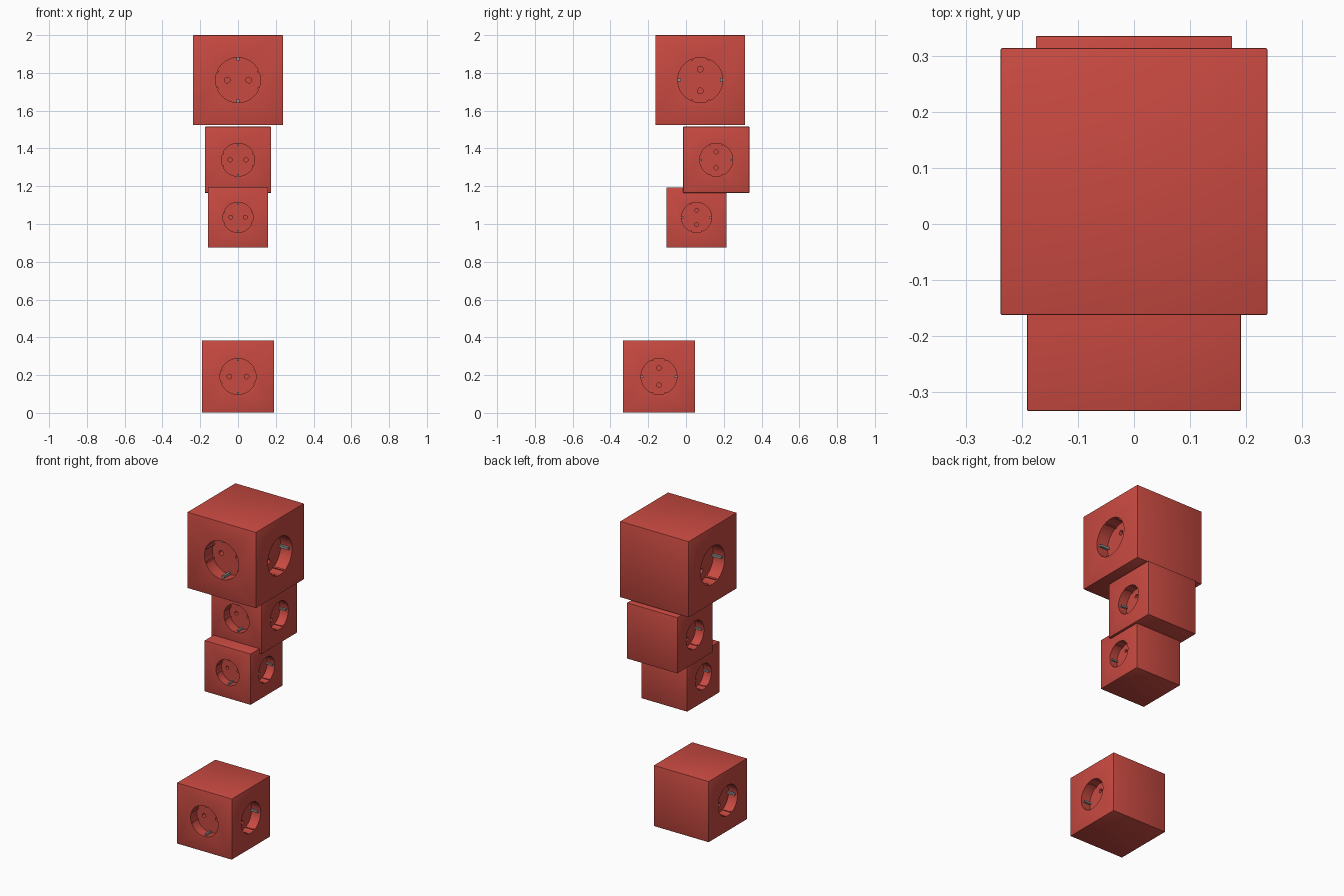
import bpy, bmesh, math
from mathutils import Matrix, Vector

if "Cube" in bpy.data.objects:
    bpy.data.objects.remove(bpy.data.objects["Cube"])


def material(name, rgb):
    m = bpy.data.materials.new(name)
    m.diffuse_color = (*rgb, 1)
    m.use_nodes = True
    m.node_tree.nodes["Principled BSDF"].inputs["Base Color"].default_value = m.diffuse_color
    return m


RED = material("red plastic", (0.58, 0.068, 0.053))
METAL = material("contact metal", (0.30, 0.30, 0.31))


def make_object(name, bm, mat):
    me = bpy.data.meshes.new(name)
    bm.to_mesh(me)
    bm.free()
    me.materials.append(mat)
    ob = bpy.data.objects.new(name, me)
    bpy.context.collection.objects.link(ob)
    return ob


def frame(u, v, n, s, centre):
    # socket frame: u = pin axis, v = earth clip axis, n = outward, origin on the face
    m = Matrix((Vector(u), Vector(v), Vector(n))).transposed().to_4x4()
    return Matrix.Translation(Vector(centre) + Vector(n) * s / 2) @ m


def add_cylinder(bm, m, u, r, z0, z1, seg):
    t = m @ Matrix.Translation((u, 0, (z0 + z1) / 2))
    bmesh.ops.create_cone(bm, cap_ends=True, segments=seg, radius1=r, radius2=r,
                          depth=z1 - z0, matrix=t)


def add_box(bm, m, pos, size, spin=0):
    t = (m @ Matrix.Rotation(spin, 4, 'Z') @ Matrix.Translation(pos)
         @ Matrix.Diagonal((*size, 1)))
    bmesh.ops.create_cube(bm, size=1, matrix=t)


def cut(ob, cutter):
    mod = ob.modifiers.new("cut", 'BOOLEAN')
    mod.operation = 'DIFFERENCE'
    mod.solver = 'EXACT'
    mod.object = cutter
    bpy.context.view_layer.objects.active = ob
    bpy.ops.object.modifier_apply(modifier=mod.name)
    bpy.data.objects.remove(cutter)


def socket_cube(name, s, y, z):
    c = (0, y, z)
    # front, right and left sockets
    frames = [frame((1, 0, 0), (0, 0, 1), (0, -1, 0), s, c),
              frame((0, 0, 1), (0, -1, 0), (1, 0, 0), s, c),
              frame((0, 0, 1), (0, 1, 0), (-1, 0, 0), s, c)]
    depth = 0.165 * s

    # body with slightly rounded edges
    bm = bmesh.new()
    bmesh.ops.create_cube(bm, size=s, matrix=Matrix.Translation(c))
    bmesh.ops.bevel(bm, geom=bm.edges[:], offset=0.007 * s, segments=2,
                    profile=0.5, affect='EDGES')
    body = make_object(name + "_body", bm, RED)

    # round recesses, then the pin holes in their floors
    recess, holes = bmesh.new(), bmesh.new()
    for m in frames:
        add_cylinder(recess, m, 0, 0.25 * s, -depth, 0.05 * s, 64)
        for side in (-1, 1):
            add_cylinder(holes, m, side * 0.12 * s, 0.032 * s, -0.28 * s, -0.1 * s, 24)
    cut(body, make_object("recess_cutter", recess, RED))
    cut(body, make_object("hole_cutter", holes, RED))
    bpy.ops.object.select_all(action='DESELECT')
    body.select_set(True)
    bpy.context.view_layer.objects.active = body
    bpy.ops.object.shade_smooth_by_angle(angle=math.radians(30))

    # guide ribs and earth clips on the recess walls
    ribs, clips = bmesh.new(), bmesh.new()
    for m in frames:
        for a in (22, -22, 158, -158):
            add_box(ribs, m, (0.244 * s, 0, -0.09 * s),
                    (0.018 * s, 0.022 * s, 0.15 * s), math.radians(a))
        for a in (90, -90):
            add_box(clips, m, (0.235 * s, 0, -0.10 * s),
                    (0.036 * s, 0.03 * s, 0.13 * s), math.radians(a))
    make_object(name + "_guide_ribs", ribs, RED)
    make_object(name + "_earth_clips", clips, METAL)


# name, size, centre y, centre z
for args in (("top_cube", 0.476, 0.0755, 1.762),
             ("upper_cube", 0.35, 0.160, 1.340),
             ("middle_cube", 0.319, 0.056, 1.035),
             ("bottom_cube", 0.381, -0.143, 0.1925)):
    socket_cube(*args)
